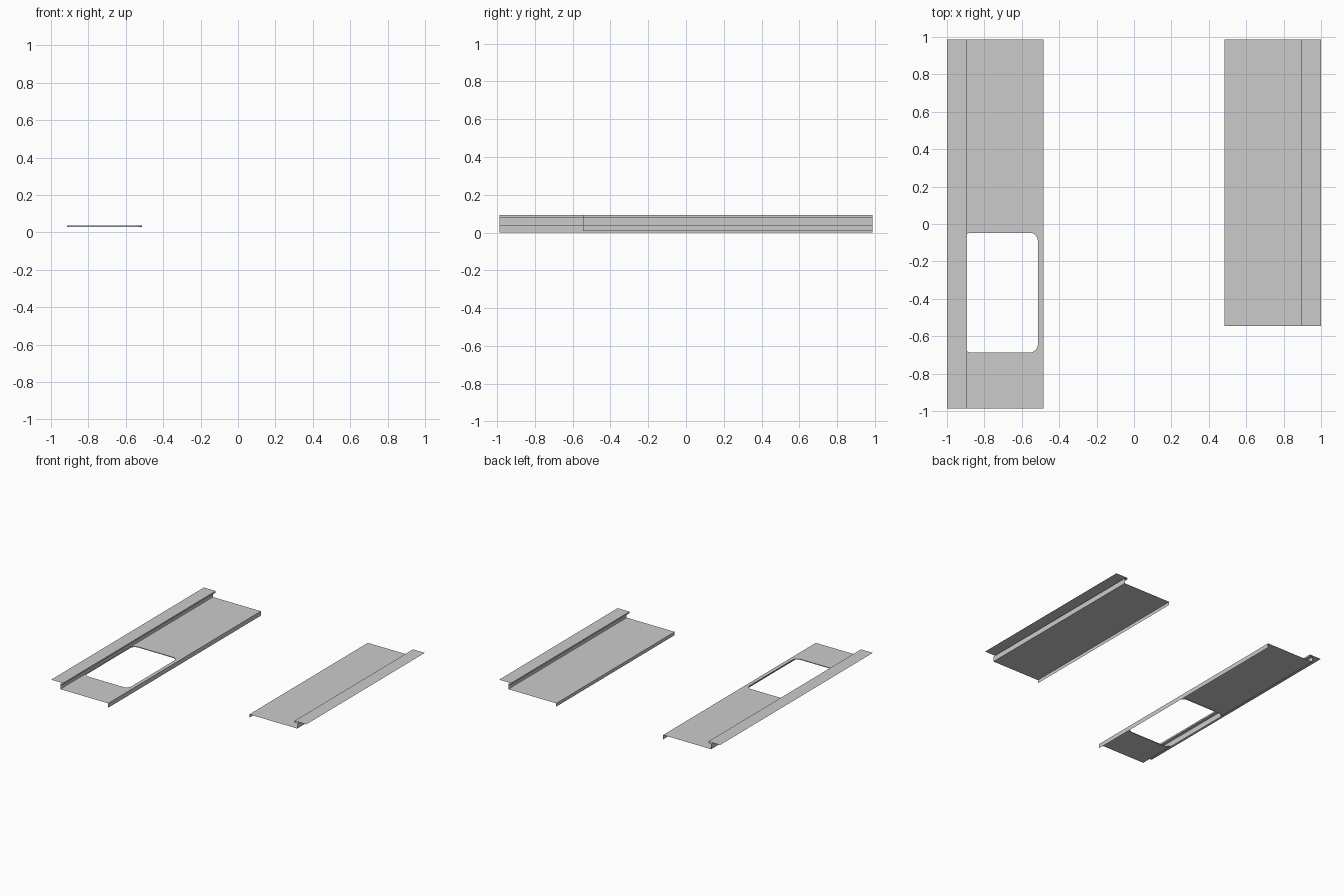
import bpy, bmesh, math
from mathutils import Vector

if "Cube" in bpy.data.objects:
    bpy.data.objects.remove(bpy.data.objects["Cube"])

Z_TOP, Z_STEP, Z_PLATE = 0.092, 0.079, 0.036
X_OUT, X_LIP, X_WEB, X_IN = 1.0, 0.893, 0.918, 0.484


def finish(bm, name):
    mesh = bpy.data.meshes.new(name)
    bm.to_mesh(mesh)
    bm.free()
    obj = bpy.data.objects.new(name, mesh)
    bpy.context.collection.objects.link(obj)
    return obj


def sheet(name, profile, side, y0, y1):
    """Thin folded sheet: an (x, z) profile swept along y."""
    bm = bmesh.new()
    rows = [[bm.verts.new((side * x, y, z)) for y in (y0, y1)] for x, z in profile]
    for a, b in zip(rows, rows[1:]):
        f = [a[0], b[0], b[1], a[1]]
        bm.faces.new(f if side < 0 else f[::-1])
    return finish(bm, name)


def rounded_rect(x0, x1, y0, y1, r, steps=6):
    pts = []
    corners = [(x1 - r, y1 - r), (x0 + r, y1 - r), (x0 + r, y0 + r), (x1 - r, y0 + r)]
    for i, (cx, cy) in enumerate(corners):
        for k in range(steps + 1):
            a = math.pi / 2 * (i + k / steps)
            pts.append((cx + r * math.cos(a), cy + r * math.sin(a)))
    return pts


def loop(bm, pts, z):
    vs = [bm.verts.new((x, y, z)) for x, y in pts]
    return vs, [bm.edges.new((vs[i - 1], vs[i])) for i in range(len(vs))]


# raised flange, small lip and recessed web
rail = [(X_OUT, Z_TOP), (X_LIP, Z_TOP), (X_LIP, Z_STEP), (X_WEB, Z_STEP), (X_WEB, Z_PLATE)]

# short right panel in one folded piece
sheet("right_panel", rail + [(X_IN, Z_PLATE), (X_IN, 0.009)], 1, -0.545, 0.987)

# long left panel: rail, inner lip and plate with window
Y0, Y1 = -0.987, 0.987
sheet("left_rail", rail, -1, Y0, Y1)
sheet("left_inner_lip", [(X_IN, Z_PLATE), (X_IN, 0.0)], -1, Y0, Y1)

bm = bmesh.new()
outer = [(-X_WEB, Y0), (-X_IN, Y0), (-X_IN, Y1), (-X_WEB, Y1)]
hole = rounded_rect(-0.914, -0.514, -0.687, -0.047, 0.043)
_, e_out = loop(bm, outer, Z_PLATE)
top, e_in = loop(bm, hole, Z_PLATE)
bmesh.ops.triangle_fill(bm, edges=e_out + e_in, use_beauty=True, normal=Vector((0, 0, 1)))

# short wall around the window opening
low, _ = loop(bm, hole, Z_PLATE - 0.006)
for i in range(len(top)):
    bm.faces.new((top[i - 1], top[i], low[i], low[i - 1]))
bmesh.ops.dissolve_limit(bm, angle_limit=0.01, verts=bm.verts[:], edges=bm.edges[:])
finish(bm, "left_plate_with_window")
